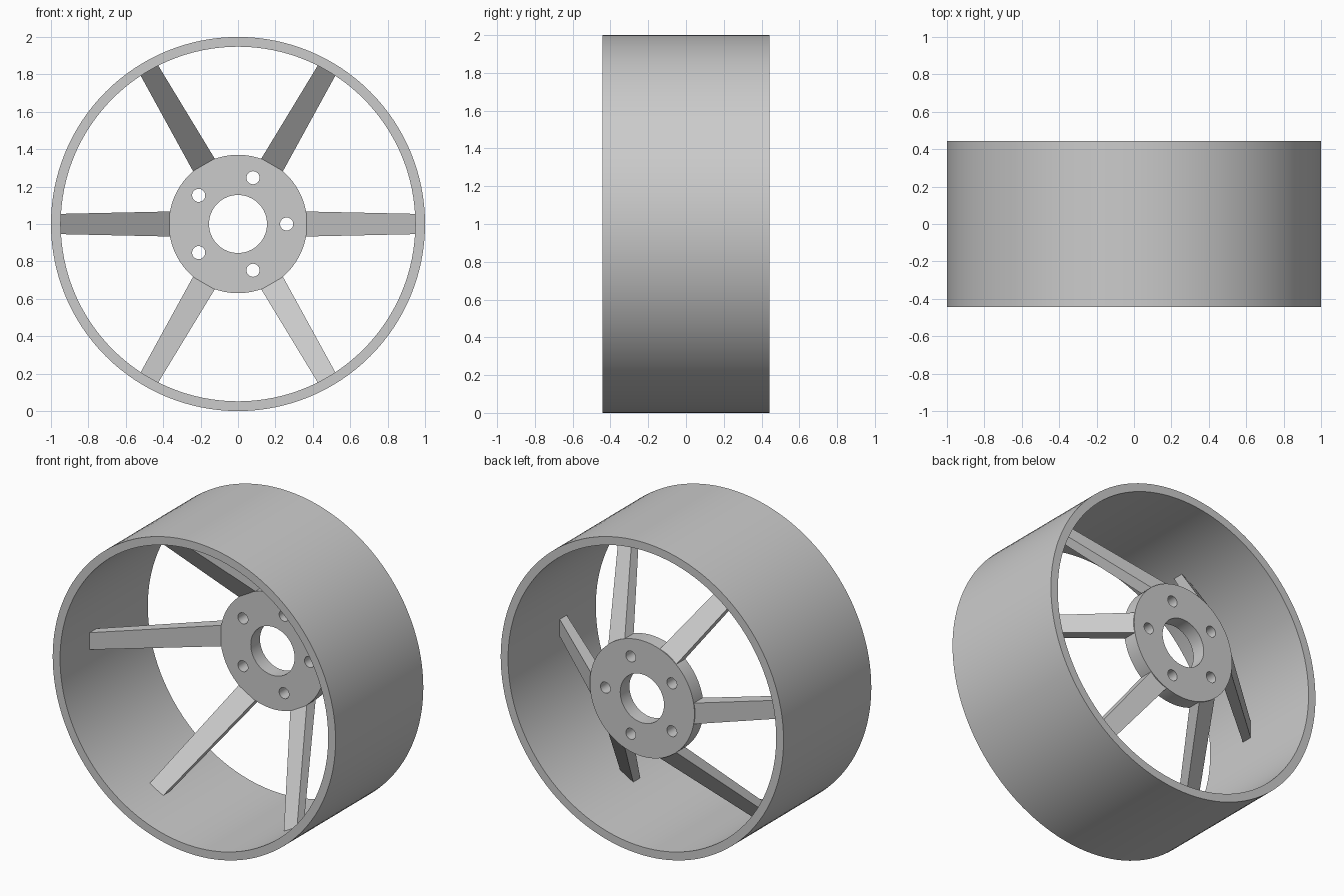
import bpy, bmesh, math
from mathutils import Matrix

if "Cube" in bpy.data.objects:
    bpy.data.objects.remove(bpy.data.objects["Cube"])

grey = bpy.data.materials.new("plain_grey")
grey.diffuse_color = (0.6, 0.6, 0.6, 1)
grey.use_nodes = True
grey.node_tree.nodes["Principled BSDF"].inputs["Base Color"].default_value = grey.diffuse_color
HALF = 0.443                 # half width of the wheel
FACE = Matrix.Translation((0, 0, 1)) @ Matrix.Rotation(math.radians(90), 4, 'X')


def finish(name, bm):
    mesh = bpy.data.meshes.new(name)
    bm.to_mesh(mesh)
    bm.free()
    obj = bpy.data.objects.new(name, mesh)
    bpy.context.collection.objects.link(obj)
    mesh.materials.append(grey)
    return obj


def smooth(obj):
    bpy.ops.object.select_all(action='DESELECT')
    obj.select_set(True)
    bpy.context.view_layer.objects.active = obj
    bpy.ops.object.shade_smooth_by_angle(angle=math.radians(30))


def disc(name, circles, y0, y1):
    """Extruded plate; circles are (x, z, radius, sides), inner ones become holes."""
    cu = bpy.data.curves.new(name + "_profile", 'CURVE')
    cu.dimensions, cu.fill_mode, cu.extrude = '2D', 'BOTH', (y1 - y0) / 2
    for cx, cz, r, n in circles:
        sp = cu.splines.new('POLY')
        sp.points.add(n - 1)
        for i, p in enumerate(sp.points):
            a = 2 * math.pi * i / n
            p.co = (cx + r * math.cos(a), cz + r * math.sin(a), 0, 1)
        sp.use_cyclic_u = True
    tmp = bpy.data.objects.new(name + "_profile", cu)
    bpy.context.collection.objects.link(tmp)
    bpy.context.view_layer.update()
    dg = bpy.context.evaluated_depsgraph_get()
    mesh = bpy.data.meshes.new_from_object(tmp.evaluated_get(dg))
    bpy.data.objects.remove(tmp)
    bm = bmesh.new()
    bm.from_mesh(mesh)
    bpy.data.meshes.remove(mesh)
    bmesh.ops.remove_doubles(bm, verts=bm.verts, dist=1e-5)
    bm.transform(Matrix.Translation((0, (y0 + y1) / 2, 0)) @ FACE)
    bmesh.ops.recalc_face_normals(bm, faces=bm.faces)
    smooth(finish(name, bm))


# Outer rim band
disc("rim", [(0, 0, 1.0, 128), (0, 0, 0.948, 128)], -HALF, HALF)

# Hub plate at the back, with centre bore and five bolt holes
bolts = [(0.26 * math.cos(math.radians(72 * k)),
          0.26 * math.sin(math.radians(72 * k)), 0.035, 32) for k in range(5)]
disc("hub", [(0, 0, 0.37, 96), (0, 0, 0.155, 64)] + bolts, 0.35, HALF)

# Six tapered spokes, sloping forward from the hub to the rim
for k in range(6):
    bm = bmesh.new()
    rings = []
    for r, half_w, yf, yb in ((0.363, 0.067, 0.352, 0.442), (0.956, 0.054, -0.155, -0.085)):
        rings.append([bm.verts.new((r, y, z)) for y, z in
                      ((yf, -half_w), (yb, -half_w), (yb, half_w), (yf, half_w))])
    a, b = rings
    for i in range(4):
        j = (i + 1) % 4
        bm.faces.new((a[i], a[j], b[j], b[i]))
    bm.faces.new(a)
    bm.faces.new(b)
    bmesh.ops.recalc_face_normals(bm, faces=bm.faces)
    bm.transform(Matrix.Translation((0, 0, 1)) @ Matrix.Rotation(math.radians(60 * k), 4, 'Y'))
    finish(f"spoke_{k + 1}", bm)
